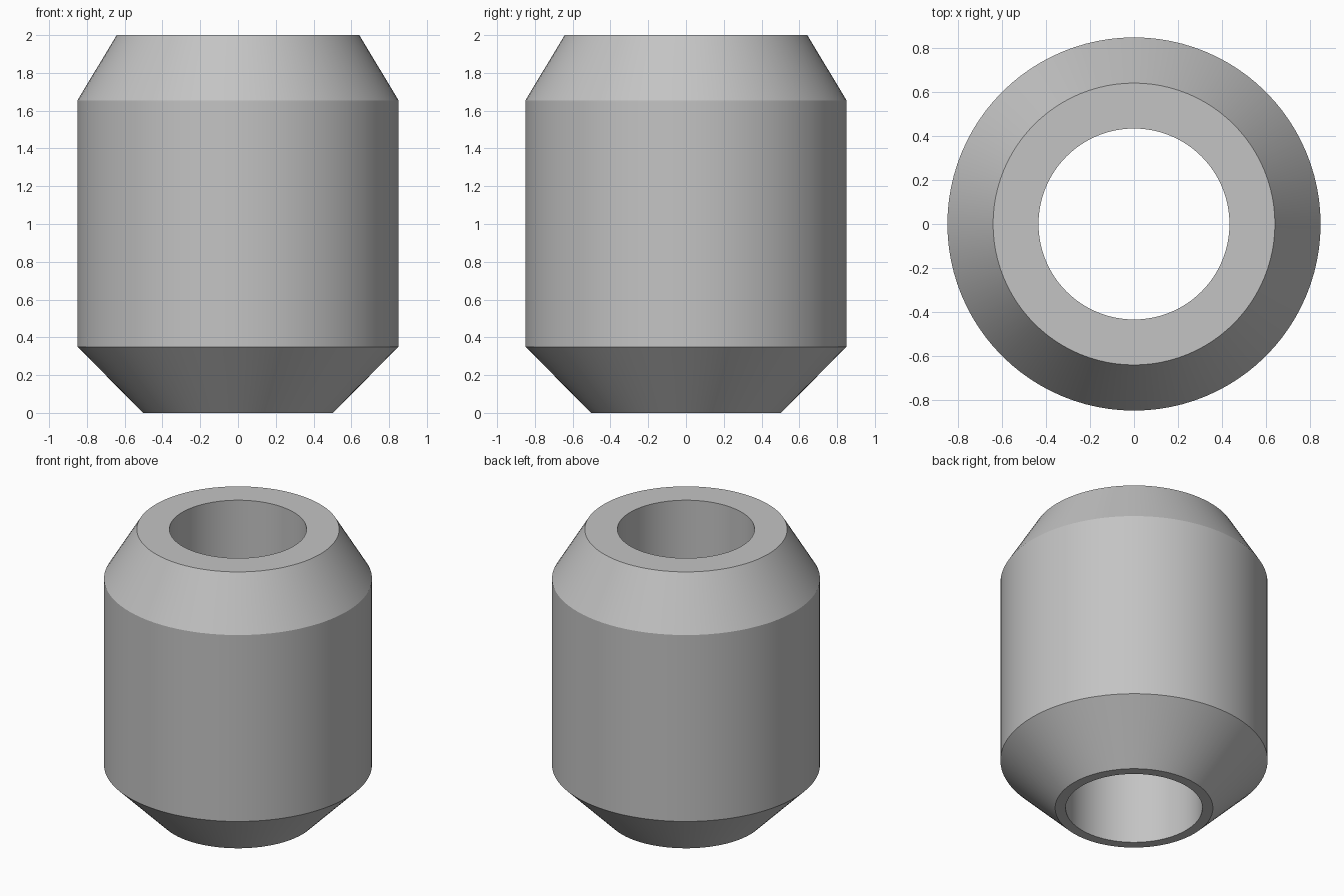
import bpy
import bmesh
import math

cube = bpy.data.objects.get("Cube")
if cube:
    bpy.data.objects.remove(cube, do_unlink=True)

SEGMENTS = 96
BORE = 0.435

# Closed cross-section (radius, height): bore, lower chamfer, wall, upper chamfer
PROFILE = [
    (BORE, 0.0),
    (0.502, 0.0),
    (0.85, 0.35),
    (0.85, 1.655),
    (0.642, 2.0),
    (BORE, 2.0),
]


def make_material(name, colour):
    mat = bpy.data.materials.new(name)
    mat.use_nodes = True
    mat.diffuse_color = colour
    mat.node_tree.nodes["Principled BSDF"].inputs["Base Color"].default_value = colour
    return mat


def lathe(name, profile, segments, mat):
    """Revolve a closed profile around the z axis."""
    bm = bmesh.new()
    rings = []
    for i in range(segments):
        a = math.tau * i / segments
        rings.append([bm.verts.new((r * math.cos(a), r * math.sin(a), z))
                      for r, z in profile])
    count = len(profile)
    for i, ring in enumerate(rings):
        following = rings[(i + 1) % segments]
        for j in range(count):
            k = (j + 1) % count
            bm.faces.new((ring[j], following[j], following[k], ring[k]))
    bmesh.ops.recalc_face_normals(bm, faces=bm.faces)
    mesh = bpy.data.meshes.new(name)
    bm.to_mesh(mesh)
    bm.free()
    mesh.materials.append(mat)
    obj = bpy.data.objects.new(name, mesh)
    bpy.context.collection.objects.link(obj)
    return obj


# Chamfered sleeve with a straight through-hole
grey = make_material("plain grey", (0.55, 0.55, 0.55, 1.0))
sleeve = lathe("chamfered_sleeve", PROFILE, SEGMENTS, grey)

# Smooth walls, sharp rims
bpy.ops.object.select_all(action="DESELECT")
sleeve.select_set(True)
bpy.context.view_layer.objects.active = sleeve
bpy.ops.object.shade_smooth_by_angle(angle=math.radians(25))
